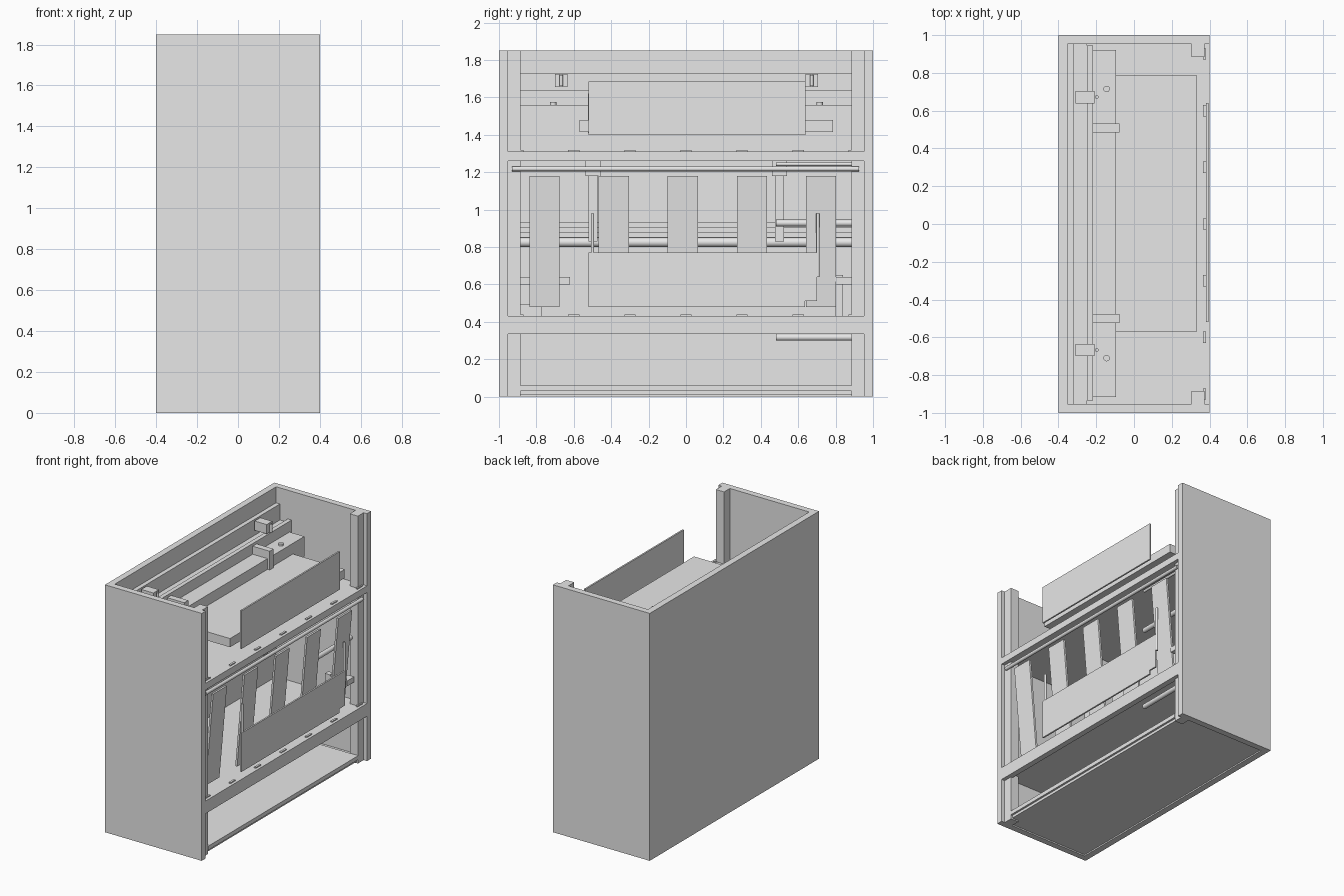
import bpy, bmesh, math

grey = bpy.data.materials.new("light_grey")
grey.diffuse_color = (0.8, 0.8, 0.8, 1)


def finish(name, bm):
    bmesh.ops.recalc_face_normals(bm, faces=bm.faces)
    me = bpy.data.meshes.new(name)
    bm.to_mesh(me)
    bm.free()
    me.materials.append(grey)
    ob = bpy.data.objects.new(name, me)
    bpy.context.collection.objects.link(ob)
    return ob


def prism(name, pts, axis, lo, hi):
    """Extrude a 2D outline along x ((y, z) points) or y ((x, z) points)."""
    bm = bmesh.new()
    put = (lambda p, t: (t, *p)) if axis == "x" else (lambda p, t: (p[0], t, p[1]))
    vs = [bm.verts.new(put(p, lo)) for p in pts]
    face = bm.faces.new(vs)
    res = bmesh.ops.extrude_face_region(bm, geom=[face])
    for v in res["geom"]:
        if isinstance(v, bmesh.types.BMVert):
            v.co["xy".index(axis)] = hi
    return finish(name, bm)


def box(name, x0, x1, y0, y1, z0, z1):
    return prism(name, [(y0, z0), (y1, z0), (y1, z1), (y0, z1)], "x", x0, x1)


def rod(name, start, length, radius, axis):
    """Cylinder from start along y or z."""
    rot = (-math.pi / 2, 0, 0) if axis == "y" else (0, 0, 0)
    loc = list(start)
    loc["xyz".index(axis)] += length / 2
    bpy.ops.mesh.primitive_cylinder_add(vertices=16, radius=radius, depth=length,
                                        location=loc, rotation=rot)
    ob = bpy.context.object
    ob.name = name
    ob.data.materials.append(grey)
    bpy.ops.object.shade_smooth_by_angle()


# Cabinet shell: closed on -x, open on +x and on top
box("back_wall", -0.40, -0.352, -1, 1, 0, 1.85)
for s, side in ((-1, "near"), (1, "far")):
    a, b = sorted((s * 0.953, s * 1.0))
    box(side + "_side_wall", -0.352, 0.40, a, b, 0, 1.85)
    a, b = sorted((s * 0.885, s * 0.953))
    box(side + "_corner_post", 0.305, 0.372, a, b, 0, 1.85)

# Floor and shelves
box("floor", -0.352, 0.375, -0.885, 0.885, 0.03, 0.06)
box("floor_underside", -0.352, 0.36, -0.953, 0.953, 0.01, 0.03)
box("lower_shelf", -0.352, 0.357, -0.953, 0.953, 0.36, 0.43)
box("upper_shelf", -0.352, 0.357, -0.953, 0.953, 1.26, 1.31)

# Cross bars on the open side, with small raised tabs
for name, z0, z1 in (("lower_cross_bar", 0.335, 0.43), ("upper_cross_bar", 1.26, 1.31)):
    box(name, 0.357, 0.40, -0.953, 0.953, z0, z1)
    for i in range(7):
        y = -0.9 + i * 0.3
        box(name + "_tab", 0.365, 0.38, max(y - 0.03, -0.94), min(y + 0.03, 0.94), z1, z1 + 0.008)

# Stepped rails and beam in the upper bay
box("tall_rail", -0.352, -0.32, -0.953, 0.953, 1.31, 1.73)
box("middle_rail", -0.32, -0.25, -0.953, 0.953, 1.31, 1.61)
box("short_rail", -0.25, -0.218, -0.935, 0.945, 1.31, 1.64)
box("beam_base", -0.218, -0.095, -0.885, 0.885, 1.31, 1.41)
box("beam", -0.218, -0.095, -0.915, 0.92, 1.41, 1.56)
for y in (-0.71, 0.715):
    rod("beam_knob", (-0.145, y, 1.56), 0.015, 0.017, "z")
for y in (-0.5, 0.508):
    box("beam_clip", -0.24, -0.077, y - 0.023, y + 0.023, 1.41, 1.62)
for y in (-0.667, 0.672):
    box("rail_clip", -0.31, -0.21, y - 0.033, y + 0.033, 1.655, 1.725)
    rod("rail_pin", (-0.197, y, 1.66), 0.06, 0.01, "z")

# Tray plate and upright front panel in the upper bay
box("tray_plate", -0.095, 0.333, -0.57, 0.785, 1.415, 1.48)
box("upper_panel", 0.382, 0.394, -0.52, 0.64, 1.40, 1.685)

# Middle bay: slats leaning slightly outward at the top
for y in (-0.757, -0.387, -0.017, 0.353, 0.722):
    prism("slat", [(0.305, 0.48), (0.32, 0.48), (0.382, 1.18), (0.367, 1.18)],
          "y", y - 0.081, y + 0.081)

# Lower panel with a notched corner
prism("lower_panel", [(-0.52, 0.48), (0.635, 0.48), (0.635, 0.51), (0.70, 0.51),
                      (0.70, 0.77), (-0.52, 0.77)], "x", 0.382, 0.394)

# Hanging rod, hangers and uprights
rod("hanging_rod", (0.38, -0.93, 1.218), 1.855, 0.013, "y")
for y in (-0.497, 0.5):
    box("hanger_head", -0.24, -0.08, y - 0.04, y + 0.04, 1.18, 1.26)
    box("hanger_leg", -0.20, -0.12, y - 0.025, y + 0.025, 0.83, 1.18)
rod("near_stick", (0.385, -0.5, 0.70), 0.28, 0.009, "z")
rod("far_stick", (0.385, 0.705, 0.64), 0.34, 0.009, "z")

# Side rods
rod("middle_side_rod", (0.31, 0.48, 0.928), 0.41, 0.018, "y")
rod("lower_side_rod", (0.31, 0.48, 0.317), 0.41, 0.018, "y")
rod("upper_side_rod", (0.31, 0.48, 1.243), 0.41, 0.01, "y")

# Rails along the back of the middle bay
box("rear_rail_back", -0.352, -0.32, -0.953, 0.953, 0.85, 0.93)
box("rear_rail_mid", -0.32, -0.27, -0.953, 0.953, 0.85, 0.905)
box("rear_rail_front", -0.27, -0.22, -0.953, 0.953, 0.85, 0.88)
rod("rear_tube", (-0.245, -0.953, 0.825), 1.906, 0.025, "y")

# Low ledges at the ends of the middle bay
box("near_ledge", -0.352, 0.0, -0.953, -0.62, 0.60, 0.64)
box("near_step", 0.1, 0.25, -0.953, -0.77, 0.43, 0.495)
box("far_ledge", 0.20, 0.34, 0.80, 0.885, 0.60, 0.64)
box("far_upright", 0.16, 0.20, 0.80, 0.84, 0.43, 0.65)
